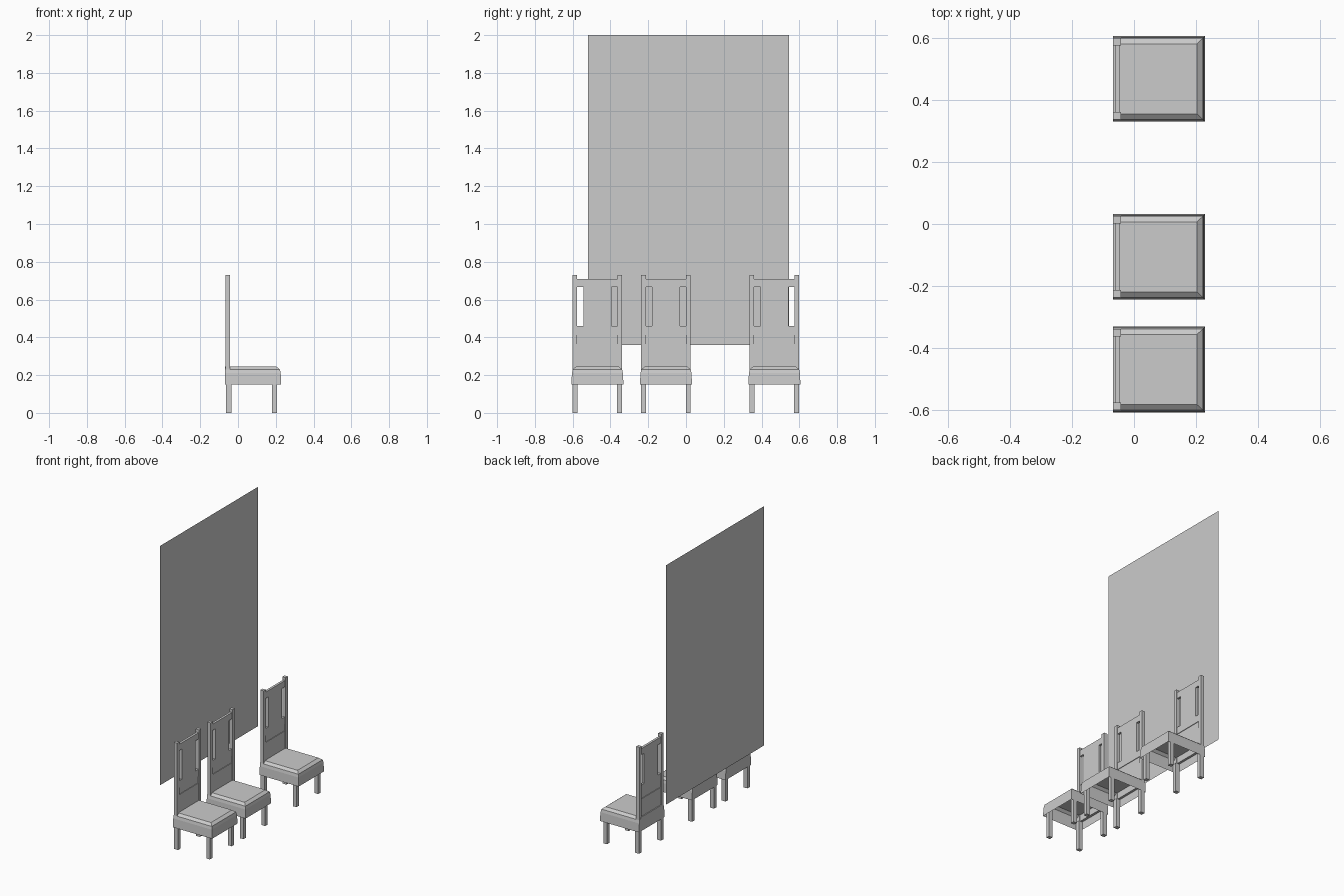
import bpy
import bmesh
from mathutils import Vector

cube = bpy.data.objects.get("Cube")
if cube:
    bpy.data.objects.remove(cube, do_unlink=True)

grey = bpy.data.materials.new("plain grey")
grey.use_nodes = True
COLOUR = (0.6, 0.6, 0.6, 1)
grey.diffuse_color = COLOUR
grey.node_tree.nodes["Principled BSDF"].inputs["Base Color"].default_value = COLOUR


def finish(name, bm, y=0):
    mesh = bpy.data.meshes.new(name)
    bmesh.ops.recalc_face_normals(bm, faces=bm.faces)
    bm.to_mesh(mesh)
    bm.free()
    mesh.materials.append(grey)
    obj = bpy.data.objects.new(name, mesh)
    obj.location.y = y
    bpy.context.collection.objects.link(obj)
    return obj


def add_box(bm, x, y, z):
    """Box given as (low, high) pairs per axis."""
    verts = bmesh.ops.create_cube(bm, size=1)["verts"]
    for v in verts:
        v.co = Vector([lo + (c + 0.5) * (hi - lo) for c, (lo, hi) in zip(v.co, (x, y, z))])


def boxes(name, parts, y):
    bm = bmesh.new()
    for part in parts:
        add_box(bm, *part)
    return finish(name, bm, y)


def mirrored(x, y, z):
    lo, hi = y
    return [(x, (lo, hi), z), (x, (-hi, -lo), z)]


def seat(y):
    # Hollow cushion: stacked outlines, open underneath, straight at the back
    bm = bmesh.new()
    rings = []
    for front, half, z in ((0.229, 0.138, 0.15), (0.226, 0.135, 0.21),
                           (0.222, 0.131, 0.23), (0.203, 0.113, 0.245)):
        corners = ((-0.068, -half), (front, -half), (front, half), (-0.068, half))
        rings.append([bm.verts.new((cx, cy, z)) for cx, cy in corners])
    for low, high in zip(rings, rings[1:]):
        for i in range(4):
            j = (i + 1) % 4
            bm.faces.new((low[i], low[j], high[j], high[i]))
    bm.faces.new(rings[-1])
    finish("seat", bm, y)


def chair(y):
    seat(y)
    leg_y = (0.105, 0.131)
    boxes("back_legs", mirrored((-0.064, -0.034), leg_y, (0, 0.2)), y)
    boxes("front_legs", mirrored((0.18, 0.207), leg_y, (0, 0.2)), y)
    boxes("back_posts", mirrored((-0.067, -0.042), (0.107, 0.131), (0.2, 0.73)), y)
    # Rails surround two open slots and a shallow recess
    full, thick, thin = (-0.108, 0.108), (-0.062, -0.046), (-0.058, -0.05)
    boxes("back_rails", [(thick, full, z) for z in
                         ((0.2, 0.365), (0.412, 0.46), (0.667, 0.71))], y)
    boxes("recessed_rail", [(thin, full, (0.365, 0.412))], y)
    boxes("centre_splat", [(thick, (-0.074, 0.074), (0.46, 0.667))], y)


for row in (-0.469, -0.106, 0.468):
    chair(row)

# Tall upright sheet behind the chairs
bm = bmesh.new()
bm.faces.new([bm.verts.new((-0.229, y, z)) for y, z in
              ((-0.52, 0.36), (0.545, 0.36), (0.545, 2), (-0.52, 2))])
finish("wall_panel", bm)
